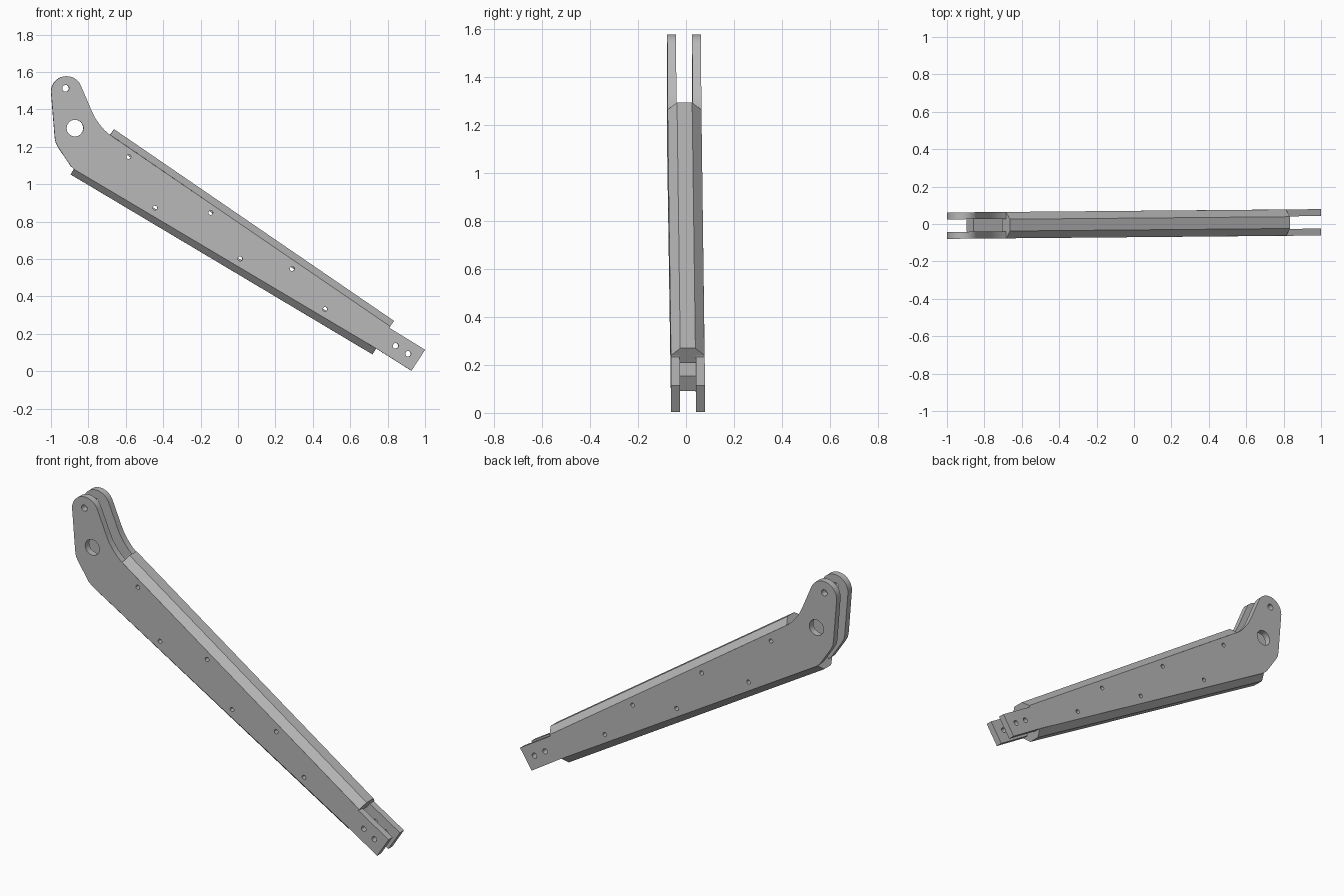
import bpy, bmesh
from math import cos, sin, pi, radians
from mathutils import Vector, Matrix

if "Cube" in bpy.data.objects:
    bpy.data.objects.remove(bpy.data.objects["Cube"], do_unlink=True)

steel = bpy.data.materials.new("steel grey")
steel.use_nodes = True
GREY = (0.48, 0.48, 0.48, 1)
steel.diffuse_color = GREY
steel.node_tree.nodes["Principled BSDF"].inputs["Base Color"].default_value = GREY

INNER, OUTER = 0.0335, 0.0705      # plate faces, measured from the middle plane
THICK = OUTER - INNER
TURN = Matrix.Rotation(0.009, 4, 'Z')


def arc(cx, cz, r, start, end, n):
    return [(cx + r * cos(radians(start + (end - start) * i / n)),
             cz + r * sin(radians(start + (end - start) * i / n))) for i in range(n + 1)]


def finish(name, bm):
    """Weld, turn the part into place and make it an object."""
    bmesh.ops.remove_doubles(bm, verts=bm.verts, dist=0.0001)
    bmesh.ops.recalc_face_normals(bm, faces=bm.faces)
    bm.transform(TURN)
    mesh = bpy.data.meshes.new(name)
    bm.to_mesh(mesh)
    bm.free()
    mesh.materials.append(steel)
    obj = bpy.data.objects.new(name, mesh)
    bpy.context.collection.objects.link(obj)
    bpy.ops.object.select_all(action='DESELECT')
    obj.select_set(True)
    bpy.context.view_layer.objects.active = obj
    bpy.ops.object.shade_smooth_by_angle(angle=radians(25))
    return obj


def plate(name, y, loops):
    """Flat plate with holes, from filled outlines."""
    curve = bpy.data.curves.new(name + "_outline", 'CURVE')
    curve.dimensions = '2D'
    curve.fill_mode = 'BOTH'
    curve.extrude = THICK / 2
    for loop in loops:
        spline = curve.splines.new('POLY')
        spline.points.add(len(loop) - 1)
        for point, (x, z) in zip(spline.points, loop):
            point.co = (x, z, 0, 1)
        spline.use_cyclic_u = True
    helper = bpy.data.objects.new(name + "_outline", curve)
    bpy.context.collection.objects.link(helper)
    bpy.context.view_layer.update()
    bm = bmesh.new()
    bm.from_mesh(helper.evaluated_get(bpy.context.evaluated_depsgraph_get()).to_mesh())
    bpy.data.objects.remove(helper, do_unlink=True)
    bm.transform(Matrix.Translation((0, y, 0)) @ Matrix.Rotation(pi / 2, 4, 'X'))
    return finish(name, bm)


def bar(name, start, end, out_sign):
    """Solid bar along a plate edge: tongue between plates, chamfered cap outside."""
    a, b = Vector((start[0], 0, start[1])), Vector((end[0], 0, end[1]))
    d = (b - a).normalized()
    out = Vector((-d.z, 0, d.x)) * out_sign
    half = [(INNER, -0.037), (INNER, 0), (OUTER, 0), (INNER - 0.002, 0.037)]
    section = half + [(-y, v) for y, v in reversed(half)]
    bm = bmesh.new()
    rings = [[bm.verts.new(p + out * v + Vector((0, y, 0))) for y, v in section]
             for p in (a, b)]
    for ring in rings:
        bm.faces.new(ring)
    n = len(section)
    for i in range(n):
        j = (i + 1) % n
        bm.faces.new((rings[0][i], rings[0][j], rings[1][j], rings[1][i]))
    return finish(name, bm)


# Side plate outline: rounded lug, elbow, long tapering arm, square fork tip
outline = arc(-0.917, 1.495, 0.083, 22, 180, 14)
outline += [(-0.98, 1.25), (-0.975, 1.222), (-0.962, 1.197), (-0.893, 1.095), (-0.872, 1.077),
            (0.735, 0.124), (0.927, 0.003), (1.0, 0.115), (0.81, 0.232), (0.813, 0.24),
            (-0.685, 1.264), (-0.715, 1.29), (-0.742, 1.322), (-0.765, 1.355), (-0.783, 1.392)]

# Pivot holes, fork holes and rivet holes
holes = [(-0.872, 1.30, 0.045), (-0.922, 1.513, 0.018),
         (0.842, 0.136, 0.015), (0.909, 0.094, 0.015)]
holes += [(x, z, 0.012) for x, z in ((-0.585, 1.147), (-0.444, 0.874), (-0.147, 0.848),
                                     (0.011, 0.602), (0.289, 0.548), (0.465, 0.332))]
loops = [outline] + [arc(x, z, r, 0, 337.5, 15) for x, z, r in holes]

middle = (INNER + OUTER) / 2
plate("right_side_plate", -middle, loops)
plate("left_side_plate", middle, loops)

# Spacer bars that close the upper and lower edges
bar("upper_bar", (-0.684, 1.264), (0.813, 0.239), 1)
bar("lower_bar", (-0.876, 1.084), (0.738, 0.122), -1)
